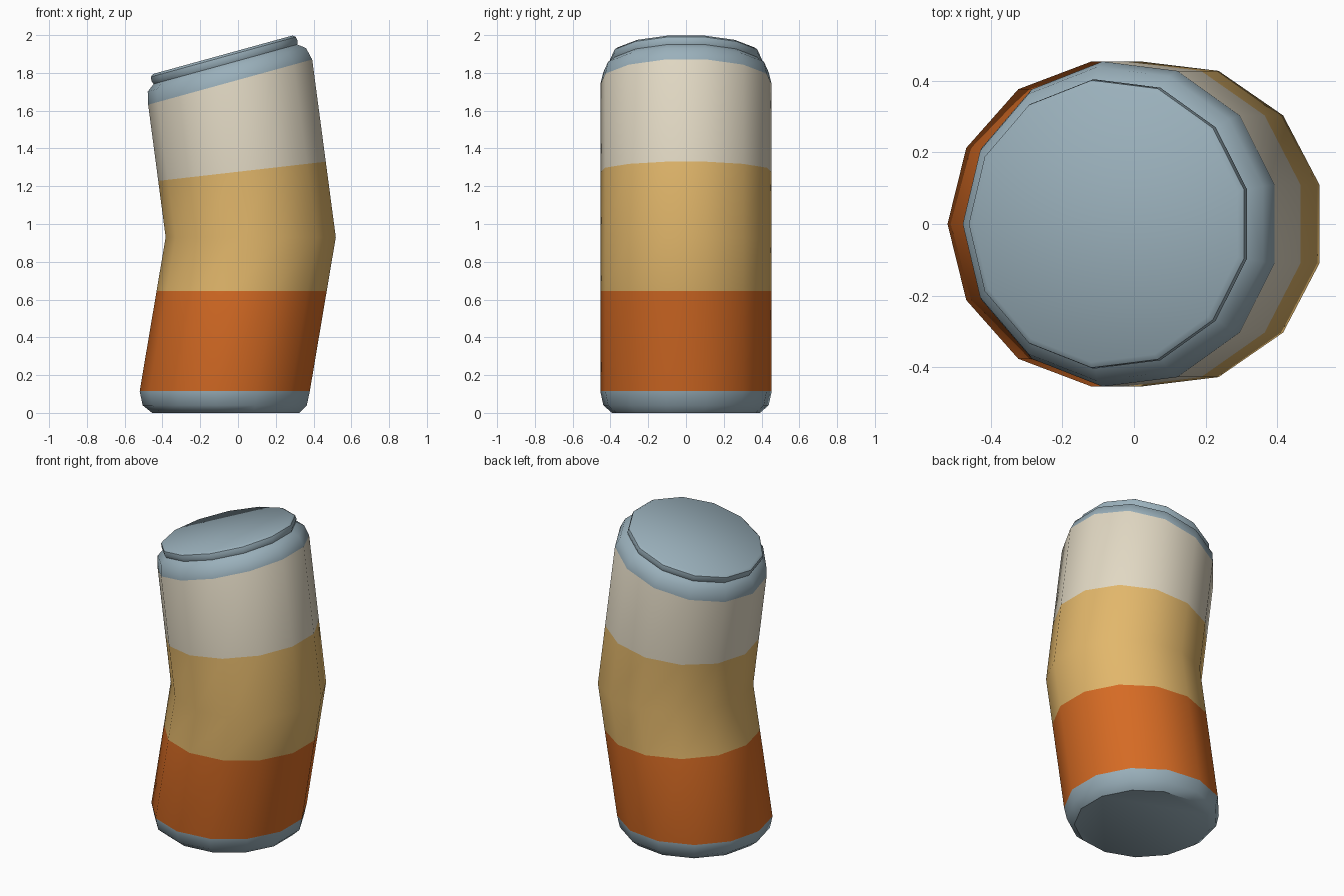
import bpy, bmesh, math
from mathutils import Vector

if "Cube" in bpy.data.objects:
    bpy.data.objects.remove(bpy.data.objects["Cube"])

SIDES = 13
R = 0.457
TILT = math.radians(15.4)


def make_material(name, rgb):
    def lin(c):
        c /= 255
        return c / 12.92 if c <= 0.04045 else ((c + 0.055) / 1.055) ** 2.4
    m = bpy.data.materials.new(name)
    m.diffuse_color = (*[lin(c) for c in rgb], 1)
    m.use_nodes = True
    m.node_tree.nodes["Principled BSDF"].inputs["Base Color"].default_value = m.diffuse_color
    return m


METAL, ORANGE, GOLD, CREAM = range(4)
materials = [make_material("blue grey metal", (154, 176, 187)),
             make_material("burnt orange", (214, 107, 36)),
             make_material("golden tan", (226, 183, 107)),
             make_material("cream", (226, 217, 196))]


def ring(cx, cz, r, tilt=0.0):
    """Points of one ring, with a corner pointing to -x, tilted about y."""
    pts = []
    for i in range(SIDES):
        a = math.pi + 2 * math.pi * i / SIDES
        u, y = r * math.cos(a), r * math.sin(a)
        pts.append(Vector((cx + u * math.cos(tilt), y, cz + u * math.sin(tilt))))
    return pts


def blend(a, b, t):
    return [p.lerp(q, t) for p, q in zip(a, b)]


# main rings: foot of the body, bend, tilted shoulder
foot = ring(-0.0635, 0.115, R)
bend = ring(0.074, 0.93, R)
shoulder = ring(-0.035, 1.753, R, TILT)

# rings from bottom to top, each with the colour of the band above it
rings = [(ring(-0.060, 0.0, 0.395), METAL),
         (ring(-0.064, 0.04, 0.441), METAL),
         (foot, ORANGE),
         (blend(foot, bend, 0.65), GOLD),
         (bend, GOLD),
         (blend(bend, shoulder, 0.425), CREAM),
         (shoulder, METAL)]

# neck and lip follow the tilted axis
for d, r in [(0.067, 0.441), (0.098, 0.400), (0.116, 0.407),
             (0.138, 0.404), (0.150, 0.389)]:
    rings.append((ring(-0.035 - d * math.sin(TILT), 1.753 + d * math.cos(TILT), r, TILT), METAL))

# bent can skinned over the rings, closed by a base and a lid
bm = bmesh.new()
loops = [[bm.verts.new(p) for p in pts] for pts, _ in rings]
for k in range(len(loops) - 1):
    lo, hi = loops[k], loops[k + 1]
    for i in range(SIDES):
        j = (i + 1) % SIDES
        bm.faces.new((lo[i], lo[j], hi[j], hi[i])).material_index = rings[k][1]
bm.faces.new(loops[0][::-1]).material_index = METAL
bm.faces.new(loops[-1]).material_index = METAL
bmesh.ops.recalc_face_normals(bm, faces=bm.faces)

mesh = bpy.data.meshes.new("bent_can")
bm.to_mesh(mesh)
bm.free()
for m in materials:
    mesh.materials.append(m)
can = bpy.data.objects.new("bent_can", mesh)
bpy.context.collection.objects.link(can)
bpy.context.view_layer.objects.active = can
can.select_set(True)
bpy.ops.object.shade_smooth_by_angle(angle=math.radians(42))
